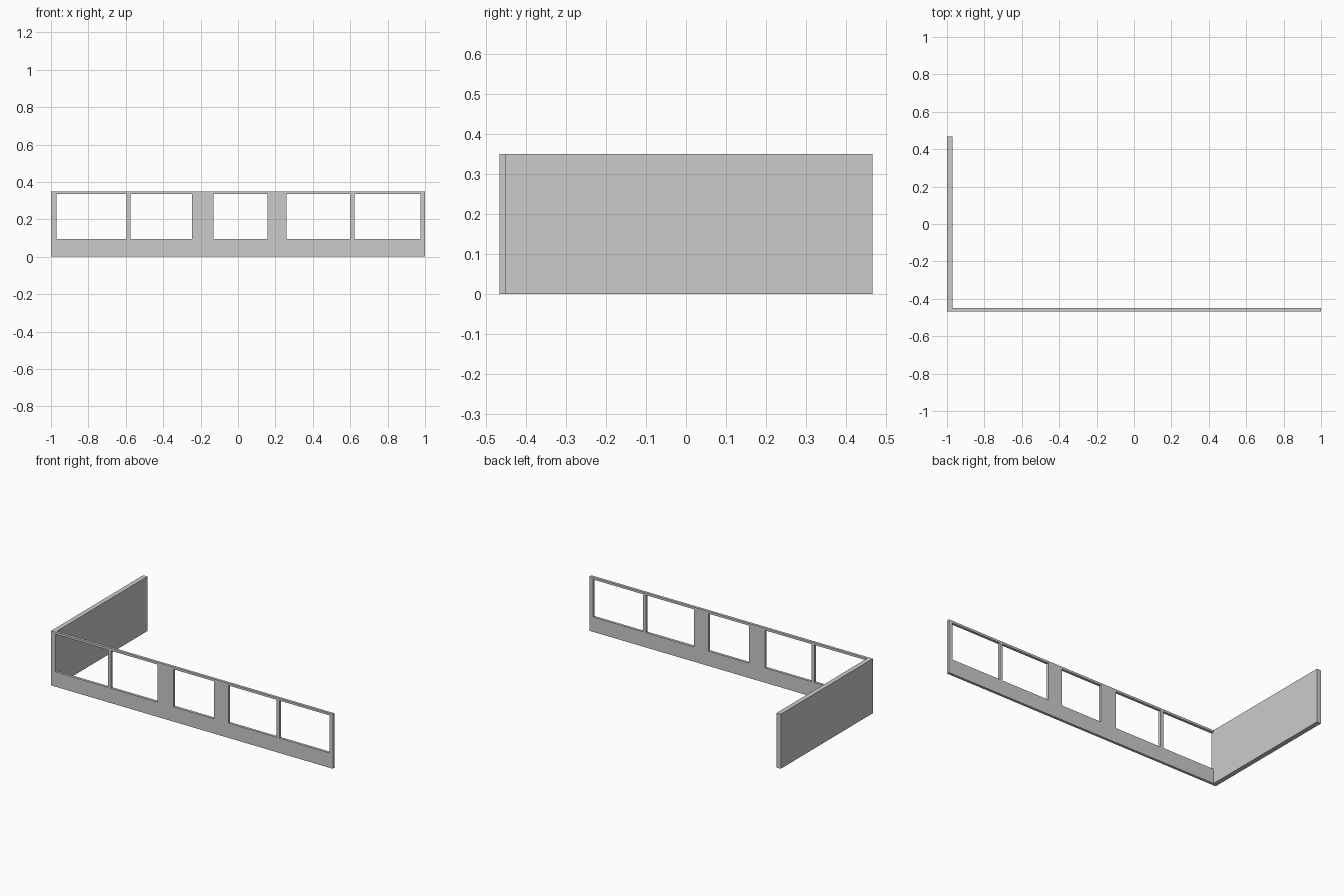
import bpy
import bmesh
from mathutils import Vector

if "Cube" in bpy.data.objects:
    bpy.data.objects.remove(bpy.data.objects["Cube"])

HEIGHT = 0.35
FRONT, INNER, BACK = -0.467, -0.45, 0.467
LEFT, LEFT_INNER = -1.0, -0.97
SILL, HEAD = 0.095, 0.336
WINDOWS = [(LEFT_INNER, -0.597), (-0.576, -0.245), (-0.132, 0.157),
           (0.259, 0.60), (0.622, 0.975)]


def finish(name, bm):
    bmesh.ops.recalc_face_normals(bm, faces=bm.faces)
    mesh = bpy.data.meshes.new(name)
    bm.to_mesh(mesh)
    bm.free()
    obj = bpy.data.objects.new(name, mesh)
    bpy.context.collection.objects.link(obj)
    return obj


def windowed_wall(name, openings):
    """Grid of faces with the window cells left out, extruded to thickness."""
    xs = sorted({LEFT, 1.0, *(x for pair in openings for x in pair)})
    zs = [0, SILL, HEAD, HEIGHT]
    bm = bmesh.new()
    grid = [[bm.verts.new((x, FRONT, z)) for z in zs] for x in xs]
    for i in range(len(xs) - 1):
        for k in range(len(zs) - 1):
            if k == 1 and (xs[i], xs[i + 1]) in openings:
                continue
            bm.faces.new((grid[i][k], grid[i + 1][k],
                          grid[i + 1][k + 1], grid[i][k + 1]))
    result = bmesh.ops.extrude_face_region(bm, geom=bm.faces[:],
                                           use_keep_orig=True)
    verts = [g for g in result["geom"] if isinstance(g, bmesh.types.BMVert)]
    bmesh.ops.translate(bm, verts=verts, vec=(0, INNER - FRONT, 0))
    return finish(name, bm)


def box(name, low, high):
    low, high = Vector(low), Vector(high)
    bm = bmesh.new()
    bmesh.ops.create_cube(bm, size=1)
    bmesh.ops.scale(bm, verts=bm.verts, vec=high - low)
    bmesh.ops.translate(bm, verts=bm.verts, vec=(low + high) / 2)
    return finish(name, bm)


# Long front wall with five window openings
windowed_wall("front_wall", WINDOWS)

# Solid side wall returning from the left corner
box("side_wall", (LEFT, INNER, 0), (LEFT_INNER, BACK, HEIGHT))
